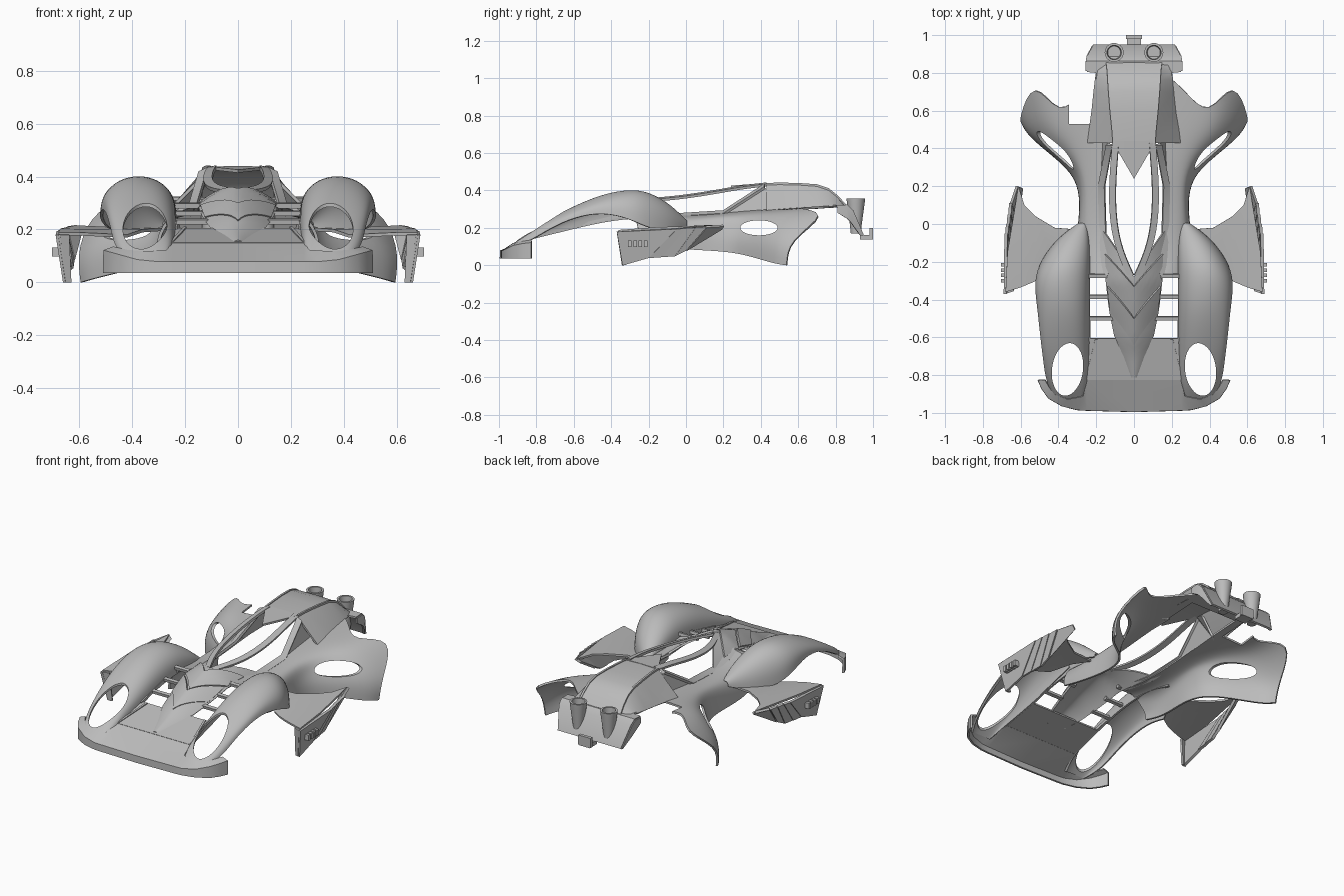
import bpy, bmesh, math
from mathutils import Vector

if "Cube" in bpy.data.objects:
    bpy.data.objects.remove(bpy.data.objects["Cube"])

grey = bpy.data.materials.new("body_grey")
grey.use_nodes = True
grey.diffuse_color = (0.5, 0.5, 0.5, 1)
grey.node_tree.nodes["Principled BSDF"].inputs["Base Color"].default_value = (0.5, 0.5, 0.5, 1)
parts, cutters = [], []
SIDES = (("left", 1), ("right", -1))


def finish(name, bm):
    bmesh.ops.recalc_face_normals(bm, faces=bm.faces)
    me = bpy.data.meshes.new(name)
    bm.to_mesh(me)
    bm.free()
    me.materials.append(grey)
    ob = bpy.data.objects.new(name, me)
    bpy.context.collection.objects.link(ob)
    parts.append(ob)
    return ob


def sheet(name, rows, s=1, thick=0.012, smooth=0):
    """Skin a grid of points, then give it thickness."""
    bm = bmesh.new()
    grid = [[bm.verts.new((p[0] * s, p[1], p[2])) for p in r] for r in rows]
    for a, b in zip(grid, grid[1:]):
        for i in range(len(a) - 1):
            bm.faces.new((a[i], a[i + 1], b[i + 1], b[i]))
    ob = finish(name, bm)
    if smooth:
        m = ob.modifiers.new("smooth", "SUBSURF")
        m.levels = m.render_levels = smooth
        m.boundary_smooth = "PRESERVE_CORNERS"
    m = ob.modifiers.new("thickness", "SOLIDIFY")
    m.thickness, m.offset = thick, 0
    return ob


def ribbon(name, pts, off, s=1, thick=0.018, smooth=0):
    off = Vector(off)
    return sheet(name, [[Vector(p) - off for p in pts], [Vector(p) + off for p in pts]], s, thick, smooth)


def box(name, loc, size):
    bm = bmesh.new()
    bmesh.ops.create_cube(bm, size=1)
    bmesh.ops.scale(bm, vec=size, verts=bm.verts)
    bmesh.ops.translate(bm, vec=loc, verts=bm.verts)
    return finish(name, bm)


def cut(ob, cutter):
    parts.remove(cutter)
    cutters.append(cutter)
    cutter.hide_render = True
    m = ob.modifiers.new("opening", "BOOLEAN")
    m.operation, m.solver, m.object = "DIFFERENCE", "EXACT", cutter


def oval(name, loc, size, rot):
    bm = bmesh.new()
    bmesh.ops.create_cone(bm, cap_ends=True, segments=40, radius1=1, radius2=1, depth=1)
    ob = finish(name, bm)
    ob.location, ob.scale, ob.rotation_euler = loc, size, rot
    return ob


# Front fender sections: y, inner x, inner z, outer x, outer z, crown z
FENDER = [(-.935, .28, .09, .41, .09, .096), (-.84, .25, .14, .46, .125, .18),
          (-.72, .245, .165, .475, .2, .25), (-.6, .24, .195, .49, .255, .31),
          (-.45, .238, .23, .505, .285, .375), (-.3, .238, .25, .525, .25, .403),
          (-.2, .238, .25, .49, .195, .388), (-.1, .24, .24, .42, .19, .33),
          (-.04, .25, .23, .35, .195, .275), (.0, .255, .22, .29, .21, .235)]


def fender_row(y, xi, zi, xo, zo, zt):
    row = []
    for k in range(13):
        t = math.pi * k / 12
        f = (1 - math.cos(t)) / 2
        base = zi + (zo - zi) * f
        row.append((xi + (xo - xi) * f, y, base + (zt - base) * math.sin(t) ** 0.8))
    return row


# Side wall and rear fender: columns from the deck down to the lower edge
FLANK = [
    [(.15, -.27, .29), (.2, -.27, .285), (.25, -.27, .26), (.28, -.26, .21), (.3, -.25, .17), (.3, -.25, .13)],
    [(.155, -.1, .26), (.23, -.1, .25), (.28, -.1, .22), (.3, -.1, .18), (.305, -.1, .13), (.305, -.1, .09)],
    [(.16, .1, .265), (.23, .1, .255), (.265, .1, .24), (.275, .1, .19), (.275, .1, .13), (.275, .1, .08)],
    [(.16, .25, .28), (.24, .25, .27), (.27, .25, .25), (.285, .26, .2), (.3, .25, .14), (.3, .25, .07)],
    [(.16, .4, .29), (.25, .4, .285), (.33, .4, .27), (.37, .39, .225), (.42, .36, .14), (.42, .36, .045)],
    [(.16, .55, .3), (.28, .53, .297), (.385, .5, .288), (.49, .5, .25), (.56, .47, .14), (.56, .47, .01)],
    [(.16, .8, .314), (.27, .71, .31), (.395, .555, .298), (.53, .785, .285), (.607, .545, .13), (.59, .54, 0)]]

# Side pod: top plate rows and the fan of louvres
POD = [[(.42, -.24, .175), (.48, -.28, .177), (.54, -.31, .18), (.6, -.335, .183), (.68, -.36, .183)],
       [(.36, -.12, .195), (.44, -.14, .195), (.52, -.15, .195), (.6, -.15, .195), (.67, -.15, .198)],
       [(.29, -.03, .2), (.42, -.02, .2), (.52, .04, .205), (.58, .1, .208), (.612, .2, .21)]]
LOUVRE_TOP = [(-.37, .18), (-.05, .195), (.0, .2), (.05, .203), (.11, .207), (.2, .212)]
LOUVRE_LOW = [(-.34, .0), (-.2, .04), (-.13, .045), (-.06, .05), (.0, .08), (.19, .195)]

for side, s in SIDES:
    fender = sheet(side + "_front_fender", [fender_row(*f) for f in FENDER], s, smooth=2)
    cut(fender, oval(side + "_fender_cutter", (s * .352, -.77, .2), (.082, .14, .6), (0, 0, s * .13)))

    flank = sheet(side + "_rear_fender", FLANK, s, smooth=2)
    cut(flank, oval(side + "_flank_cutter", (s * .45, .39, .2), (.04, .1, .5), (0, math.pi / 2, 0)))
    if s < 0:
        cut(flank, box("notch_cutter", (-.275, .665, .3), (.14, .27, .2)))

    sheet(side + "_pod_top", POD, s)
    sheet(side + "_pod_flange", [[(.682, -.365, .18), (.654, -.337, 0)], [(.64, -.35, .18), (.632, -.33, 0)]], s)
    for i in range(5):
        x = .682 - .008 * i
        end = x - (.03 if i == 4 else .004)
        (ya, za), (yb, zb) = LOUVRE_TOP[i:i + 2]
        (yc, zc), (yd, zd) = LOUVRE_LOW[i:i + 2]
        sheet(side + "_pod_louvre", [[(x, ya, za), (end, yb, zb)], [(x - .028, yc, zc), (end - .028, yd, zd)]], s, .016)
    for i in range(4):
        box(side + "_pod_vent", (s * .688, -.3 + .028 * i, .115), (.03, .018, .035))

    # Canopy frame
    ribbon(side + "_canopy_rail", [(.018, -.27, .345), (.078, -.14, .352), (.108, 0, .367), (.116, .15, .39),
                                   (.108, .3, .418), (.097, .43, .432)], (.017, 0, -.004), s, .014, 2)
    ribbon(side + "_canopy_sill", [(.15, -.27, .292), (.165, -.05, .264), (.172, .2, .28), (.13, .42, .422)],
           (.017, 0, -.008), s, .014)

    # Hood slot frame
    ribbon(side + "_slot_rail", [(.237, -.62, .2), (.245, -.27, .285)], (.008, 0, 0), s)
    for y in (-.5, -.385, -.275):
        z = .2 + (y + .61) * .27
        ribbon(side + "_slot_bar", [(.11, y, z), (.245, y, z)], (0, .01, .002), s)
    # Recessed intake of the rear cowl
    sheet(side + "_intake_face", [[(.105, .435, .43), (.24, .44, .29)], [(.11, .47, .42), (.16, .5, .29)]], s)
    sheet(side + "_intake_wall", [[(.172, .2, .277), (.13, .42, .418)], [(.172, .23, .275), (.16, .5, .288)]], s)

# Front bumper: upper rear edge, nose edge and lower lip
REAR = [(0, -.82, .145), (.25, -.82, .145), (.27, -.91, .118), (.35, -.925, .112), (.42, -.9, .118),
        (.45, -.86, .125), (.47, -.825, .13)]
EDGE = [(0, -.99), (.25, -.983), (.3, -.98), (.38, -.96), (.45, -.92), (.485, -.87), (.505, -.825)]


def both(row):
    return [(-x, y, z) for x, y, z in row[:0:-1]] + list(row)


top_edge = [(x, y, .075 + max(0, x - .35) * .28) for x, y in EDGE]
low_edge = [(x, y, .035) for x, y in EDGE]
sheet("front_bumper", [both(REAR), both(top_edge), both(low_edge)])
sheet("hood_panel", [[(-.25, -.825, .145), (.25, -.825, .145)], [(-.235, -.605, .2), (.235, -.605, .2)]])
for side, s in SIDES:
    ribbon(side + "_hood_seam", [(.25, -.82, .152), (.2, -.61, .206)], (.006, 0, 0), s, .01)

# Central nose: y, half width, edge height, ridge height
NOSE = [(-.82, .008, .147, .15), (-.7, .055, .175, .195), (-.6, .1, .2, .245),
        (-.45, .13, .24, .3), (-.3, .147, .28, .345), (-.02, .165, .265, .37)]


def nose(u, y, lift=0):
    for a, b in zip(NOSE, NOSE[1:]):
        if y <= b[0]:
            break
    f = (y - a[0]) / (b[0] - a[0])
    w, ze, zt = (a[k] + (b[k] - a[k]) * f for k in (1, 2, 3))
    return (u * w, y, ze + (zt - ze) * (1 - abs(u) ** 1.7) + lift)


US = [k / 8 for k in range(-8, 9)]
sheet("nose", [[nose(u, -.81 + t / 14 * (.53 + .25 * abs(u))) for u in US] for t in range(15)])
for start, length in ((-.64, .14), (-.48, .15)):
    sheet("nose_chevron", [[nose(u * .97, start + .17 * abs(u) + length * t / 4, .006 + .002 * t)
                            for u in US] for t in range(5)])

# Roof spear and rear cowl: y, roof half width, roof z, lower half width, lower z
sheet("roof_spear", [[(-.105, .42, .432), (0, .24, .42), (.105, .42, .432)],
                     [(-.105, .44, .432), (0, .44, .434), (.105, .44, .432)]])
COWL = [(.43, .105, .432, .245, .287), (.5, .11, .434, .235, .295), (.6, .12, .432, .22, .3),
        (.7, .128, .425, .21, .305), (.76, .132, .405, .203, .31), (.81, .135, .365, .197, .313),
        (.85, .14, .32, .19, .315)]
sheet("rear_cowl", [both([(0, y, zt), (wt, y, zt - .003), (wt + .008, y, zt - .012), (wb, y, min(zb, zt - .014))])
                    for y, wt, zt, wb, zb in COWL])
for side, s in SIDES:
    ribbon(side + "_cowl_rib", [(c[1] + .002, c[0], c[2] + .002) for c in COWL], (.006, 0, 0), s, .012)

# Tail deck, rear apron, exhausts and hitch
TAIL = [(.7, .2, .308), (.8, .2, .316), (.805, .25, .316), (.86, .25, .318), (.89, .245, .29), (.945, .215, .16)]
sheet("tail_deck", [[(-w, y, z), (-.1, y, z), (.1, y, z), (w, y, z)] for y, w, z in TAIL])
for side, s in SIDES:
    sheet(side + "_tail_flap", [[(.25, .81, .316), (.25, .86, .318), (.245, .89, .29), (.215, .945, .16)],
                                [(.25, .81, .28), (.25, .86, .25), (.245, .88, .23), (.215, .93, .16)]], s)
    bm = bmesh.new()
    pipe = [(.0, .17), (.027, .17), (.032, .22), (.047, .33), (.05, .358), (.038, .358), (.034, .3), (0, .3)]
    vs = [bm.verts.new((r, 0, z)) for r, z in pipe]
    es = [bm.edges.new(e) for e in zip(vs, vs[1:])]
    bmesh.ops.spin(bm, geom=vs + es, cent=(0, 0, 0), axis=(0, 0, 1), angle=math.tau, steps=32)
    bmesh.ops.remove_doubles(bm, verts=bm.verts, dist=1e-4)
    bmesh.ops.translate(bm, vec=(s * .105, .908, 0), verts=bm.verts)
    finish(side + "_exhaust", bm)
box("hitch_arm", (0, .965, .15), (.075, .07, .025))
box("hitch_plate", (0, .99, .17), (.085, .02, .06))

# Apply the modifiers, shade, and drop the cutters
bpy.ops.object.select_all(action="DESELECT")
for ob in parts:
    ob.select_set(True)
bpy.context.view_layer.objects.active = parts[0]
bpy.ops.object.convert(target="MESH")
bpy.ops.object.shade_smooth_by_angle(angle=math.radians(35))
for ob in cutters:
    bpy.data.objects.remove(ob)
